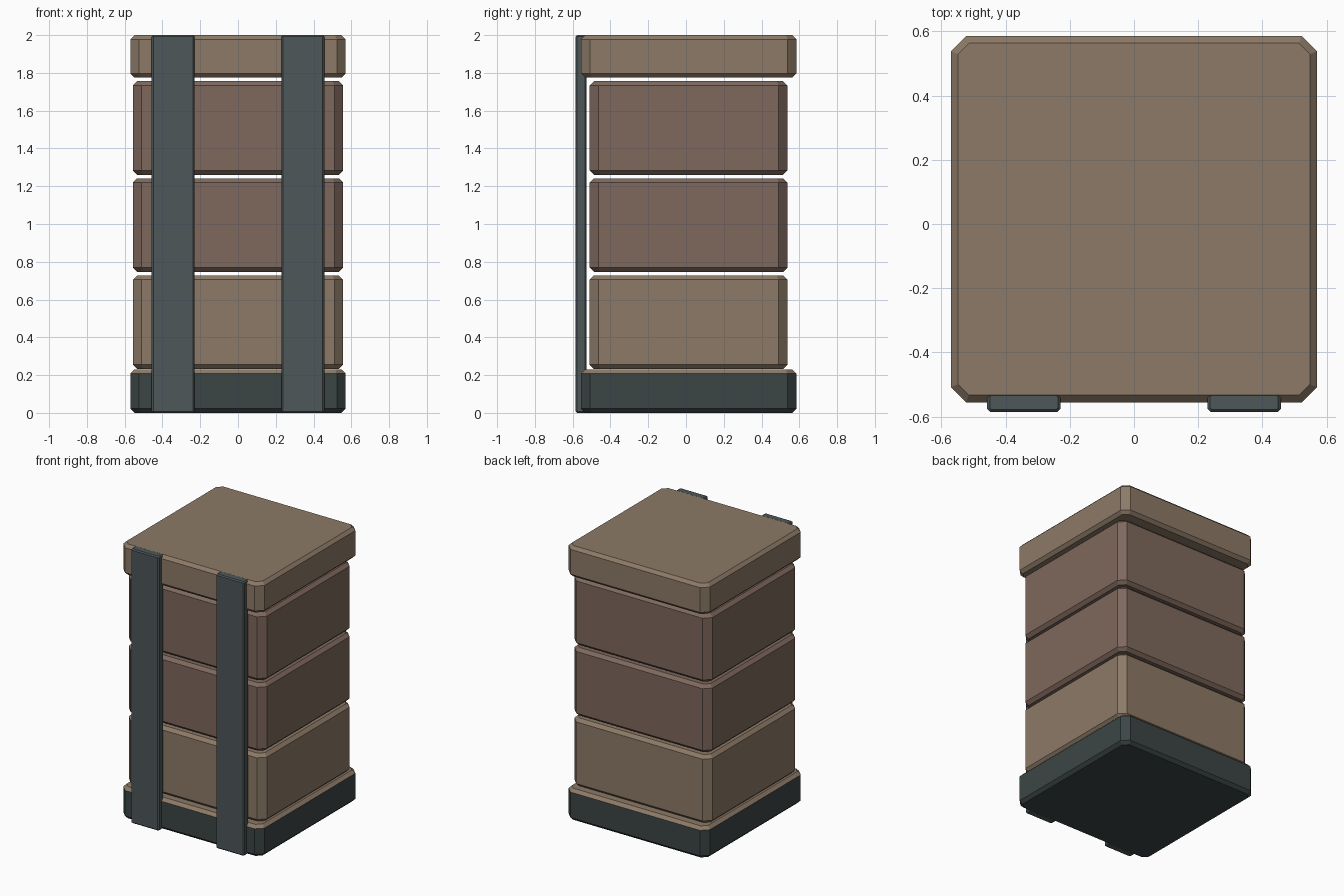
import bpy, bmesh

if "Cube" in bpy.data.objects:
    bpy.data.objects.remove(bpy.data.objects["Cube"])


def material(name, rgb):
    m = bpy.data.materials.new(name)
    m.diffuse_color = (*rgb, 1)
    m.use_nodes = True
    m.node_tree.nodes["Principled BSDF"].inputs["Base Color"].default_value = m.diffuse_color
    return m


tan = material("tan_wood", (0.265, 0.195, 0.135))
brown = material("brown_wood", (0.21, 0.14, 0.11))
dark = material("dark_metal", (0.045, 0.06, 0.06))
steel = material("strap_metal", (0.075, 0.095, 0.10))


def octagon(x0, x1, y0, y1, c):
    """Rectangle outline with its corners cut by c."""
    return [(x0 + c, y0), (x1 - c, y0), (x1, y0 + c), (x1, y1 - c),
            (x1 - c, y1), (x0 + c, y1), (x0, y1 - c), (x0, y0 + c)]


def slab(name, x, y, z, corner, rim, mat, top_mat=None):
    """Block with cut vertical corners and chamfered top and bottom rims."""
    bm = bmesh.new()
    rings = []
    for inset, h in ((rim, z[0]), (0, z[0] + rim), (0, z[1] - rim), (rim, z[1])):
        pts = octagon(x[0] + inset, x[1] - inset, y[0] + inset, y[1] - inset,
                      corner - 0.586 * inset)
        rings.append([bm.verts.new((px, py, h)) for px, py in pts])
    bm.faces.new(rings[0][::-1])
    top_faces = [bm.faces.new(rings[-1])]
    for level, (a, b) in enumerate(zip(rings, rings[1:])):
        for i in range(8):
            j = (i + 1) % 8
            f = bm.faces.new((a[i], a[j], b[j], b[i]))
            if level == 2:
                top_faces.append(f)
    me = bpy.data.meshes.new(name)
    me.materials.append(mat)
    if top_mat:
        me.materials.append(top_mat)
        for f in top_faces:
            f.material_index = 1
    bm.to_mesh(me)
    bm.free()
    ob = bpy.data.objects.new(name, me)
    bpy.context.collection.objects.link(ob)
    return ob


# Dark base with a wooden upper surface, and the lid
slab("base", (-0.57, 0.57), (-0.555, 0.585), (0, 0.23), 0.047, 0.022, dark, tan)
slab("lid", (-0.57, 0.57), (-0.555, 0.585), (1.775, 2.0), 0.047, 0.022, tan)

# Three stacked boxes separated by narrow gaps
for i, mat in enumerate((tan, brown, brown)):
    z0 = 0.232 + 0.514 * i
    slab(f"box_{i + 1}", (-0.557, 0.557), (-0.51, 0.537), (z0, z0 + 0.496),
         0.047, 0.023, mat)

# Two full-height front straps
for side, cx in (("left", -0.343), ("right", 0.343)):
    slab(f"strap_{side}", (cx - 0.114, cx + 0.114), (-0.585, -0.526), (0, 2.0),
         0.009, 0.008, steel)
